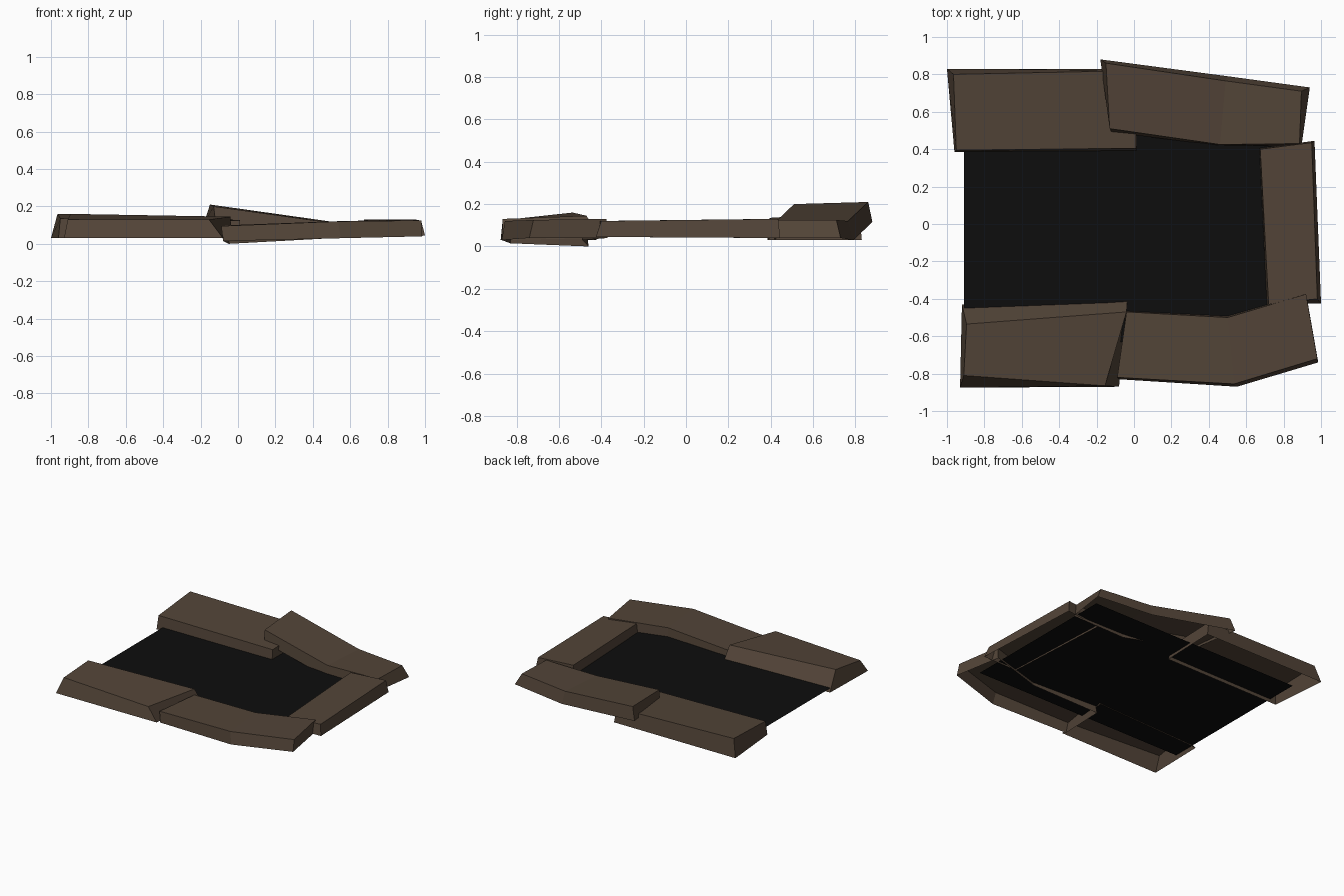
import bpy, bmesh

if "Cube" in bpy.data.objects:
    bpy.data.objects.remove(bpy.data.objects["Cube"])


def material(name, rgb):
    m = bpy.data.materials.new(name)
    m.diffuse_color = (*rgb, 1)
    m.use_nodes = True
    m.node_tree.nodes["Principled BSDF"].inputs["Base Color"].default_value = m.diffuse_color
    return m


STONE = material("brown stone", (0.085, 0.058, 0.039))
DARK = material("black floor", (0.004, 0.004, 0.004))


def finish(name, bm, mat):
    mesh = bpy.data.meshes.new(name)
    bm.to_mesh(mesh)
    bm.free()
    mesh.materials.append(mat)
    obj = bpy.data.objects.new(name, mesh)
    bpy.context.collection.objects.link(obj)


def stone(name, *sections):
    """Loft sections (outer bottom, outer top, inner top, inner bottom).
    The ends are capped and the underside stays open."""
    bm = bmesh.new()
    rings = [[bm.verts.new(p) for p in s] for s in sections]
    for a, b in zip(rings, rings[1:]):
        for i in range(3):
            bm.faces.new((a[i], b[i], b[i + 1], a[i + 1]))
    bm.faces.new(rings[0])
    bm.faces.new(rings[-1][::-1])
    bmesh.ops.recalc_face_normals(bm, faces=bm.faces)
    # make sure the top faces look up
    bm.normal_update()
    if max(bm.faces, key=lambda f: abs(f.normal.z)).normal.z < 0:
        bmesh.ops.reverse_faces(bm, faces=bm.faces)
    finish(name, bm, STONE)


# Five rough border stones
stone("back_left_stone",
      [(-1.0, .83, .03), (-.965, .80, .16), (-.95, .395, .135), (-.96, .385, .03)],
      [(.03, .83, .03), (.01, .82, .14), (.01, .405, .125), (.015, .39, .03)])

stone("back_right_stone",
      [(-.18, .88, .115), (-.15, .86, .21), (-.13, .51, .20), (-.12, .49, .115)],
      [(.50, .79, .03), (.49, .765, .12), (.46, .425, .118), (.45, .42, .03)],
      [(.94, .73, .04), (.895, .71, .125), (.885, .43, .125), (.895, .415, .04)])

stone("right_stone",
      [(.965, .445, .04), (.95, .435, .13), (.675, .40, .13), (.67, .405, .04)],
      [(1.0, -.425, .045), (.98, -.40, .12), (.72, -.43, .12), (.71, -.43, .045)])

stone("front_right_stone",
      [(-.08, -.83, .015), (-.09, -.82, .095), (-.04, -.47, .10), (-.05, -.46, 0)],
      [(.55, -.87, .03), (.535, -.855, .12), (.50, -.50, .12), (.50, -.49, .03)],
      [(.985, -.74, .04), (.98, -.72, .125), (.92, -.375, .13), (.92, -.37, .04)])

stone("front_left_stone",
      [(-.93, -.875, .03), (-.91, -.81, .13), (-.895, -.535, .16), (-.92, -.43, .03)],
      [(-.08, -.87, .03), (-.155, -.865, .13), (-.04, -.47, .145), (-.035, -.405, .04)])

# Thin black floor between the stones
bm = bmesh.new()
bm.faces.new([bm.verts.new((x, y, .055)) for x, y in
              ((-.91, -.63), (.87, -.63), (.87, .63), (-.91, .63))])
finish("floor_panel", bm, DARK)
